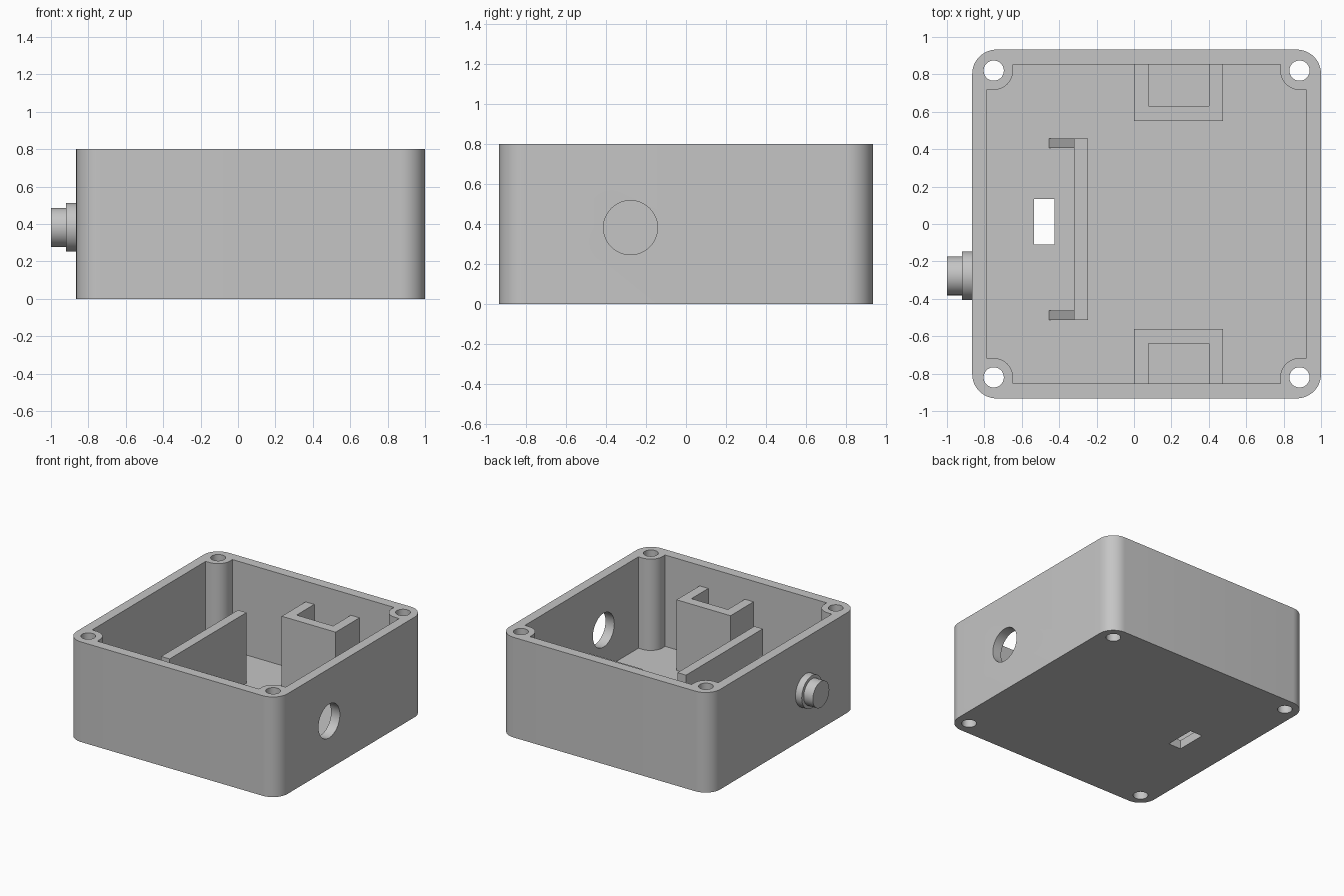
import bpy
import bmesh
from math import cos, sin, radians

if "Cube" in bpy.data.objects:
    bpy.data.objects.remove(bpy.data.objects["Cube"], do_unlink=True)

# One plain grey for the whole enclosure
grey = bpy.data.materials.new("light_grey")
grey.use_nodes = True
grey.diffuse_color = (0.56, 0.56, 0.56, 1)
grey.node_tree.nodes["Principled BSDF"].inputs["Base Color"].default_value = grey.diffuse_color

CX = 0.0675                       # case centre in x
HX, HY, HEIGHT = 0.9325, 0.9325, 0.8  # outer half sizes and height
IX, IY, FLOOR = 0.855, 0.853, 0.07    # cavity half sizes and floor top
BX, BY, BOSS = 0.8175, 0.82, 0.103    # screw boss centre and radius
PORT_Y, PORT_Z = -0.277, 0.382        # shared axis of side hole and plug
INNER_TOP = 0.635                     # height of inner walls
CORNERS = [(1, 1), (-1, 1), (-1, -1), (1, -1)]


def arc(x, y, r, start, end, steps=12):
    angles = [radians(start + (end - start) * i / steps) for i in range(steps + 1)]
    return [(x + r * cos(a), y + r * sin(a)) for a in angles]


def circle(x, y, r):
    return arc(x, y, r, 0, 360, 48)[:-1]


def rectangle(x0, x1, y0, y1):
    return [(x0, y0), (x1, y0), (x1, y1), (x0, y1)]


def four_corners(points):
    """Mirror a corner outline into a closed, centred loop."""
    loop = []
    for sx, sy in CORNERS:
        part = [(CX + sx * x, sy * y) for x, y in points]
        loop += part if sx * sy > 0 else part[::-1]
    return loop


def prism(name, outline, low, high, axis="Z"):
    """Extrude an outline: (x, y) along Z, (y, z) along X or (z, x) along Y."""
    place = {"Z": lambda a, b, c: (a, b, c),
             "X": lambda a, b, c: (c, a, b),
             "Y": lambda a, b, c: (b, c, a)}[axis]
    bm = bmesh.new()
    bottom = [bm.verts.new(place(a, b, low)) for a, b in outline]
    top = [bm.verts.new(place(a, b, high)) for a, b in outline]
    bm.faces.new(bottom[::-1])
    bm.faces.new(top)
    for i in range(len(outline)):
        j = (i + 1) % len(outline)
        bm.faces.new((bottom[i], bottom[j], top[j], top[i]))
    bmesh.ops.recalc_face_normals(bm, faces=bm.faces)
    mesh = bpy.data.meshes.new(name)
    bm.to_mesh(mesh)
    bm.free()
    mesh.materials.append(grey)
    obj = bpy.data.objects.new(name, mesh)
    bpy.context.collection.objects.link(obj)
    return obj


def activate(obj):
    bpy.ops.object.select_all(action="DESELECT")
    obj.select_set(True)
    bpy.context.view_layer.objects.active = obj


def cut(target, cutter):
    cutter.hide_render = True
    mod = target.modifiers.new("cut", "BOOLEAN")
    mod.operation = "DIFFERENCE"
    mod.solver = "EXACT"
    mod.object = cutter
    activate(target)
    bpy.ops.object.modifier_apply(modifier=mod.name)
    bpy.data.objects.remove(cutter, do_unlink=True)


# Case: rounded block hollowed out around four screw bosses
R = 0.13
case = prism("case", four_corners(arc(HX - R, HY - R, R, 0, 90)), 0, HEIGHT)
notch = [(IX, BY - BOSS)] + arc(BX, BY, BOSS, 270, 180) + [(BX - BOSS, IY)]
cut(case, prism("cavity_cutter", four_corners(notch), FLOOR, 1))

# Screw holes, floor slot and round side opening
for sx, sy in CORNERS:
    cut(case, prism("screw_cutter", circle(CX + sx * BX, sy * BY, 0.054), -0.1, 1))
cut(case, prism("slot_cutter", rectangle(-0.535, -0.425, -0.11, 0.135), -0.1, 0.2))
cut(case, prism("port_cutter", circle(PORT_Y, PORT_Z, 0.135), 0.8, 1.1, "X"))
parts = [case]

# U-shaped brackets against the front and back walls
for name, s in (("front_bracket", -1), ("back_bracket", 1)):
    shift = 0.0 if s > 0 else 0.01
    near, inner, wall = 0.552 + shift, 0.63 + shift, 0.87
    u_shape = [(0, wall), (0, near), (0.477, near), (0.477, wall),
               (0.4, wall), (0.4, inner), (0.077, inner), (0.077, wall)]
    parts.append(prism(name, [(x, s * y) for x, y in u_shape], FLOOR - 0.01, INNER_TOP))

# Upright partition with a sloped gusset at each end
parts.append(prism("partition", rectangle(-0.32, -0.245, -0.513, 0.457), FLOOR - 0.01, INNER_TOP))
for name, y in (("front_gusset", -0.513), ("back_gusset", 0.407)):
    wedge = [(FLOOR - 0.005, -0.457), (FLOOR - 0.005, -0.315), (0.44, -0.315)]
    parts.append(prism(name, wedge, y, y + 0.05, "Y"))

# Round plug on the right wall
parts.append(prism("plug_collar", circle(PORT_Y, PORT_Z, 0.13), -0.92, -0.85, "X"))
parts.append(prism("plug_tip", circle(PORT_Y, PORT_Z, 0.104), -1, -0.91, "X"))

# Smooth the rounded faces and keep crisp edges
for obj in parts:
    activate(obj)
    bpy.ops.object.shade_smooth_by_angle(angle=radians(30))
